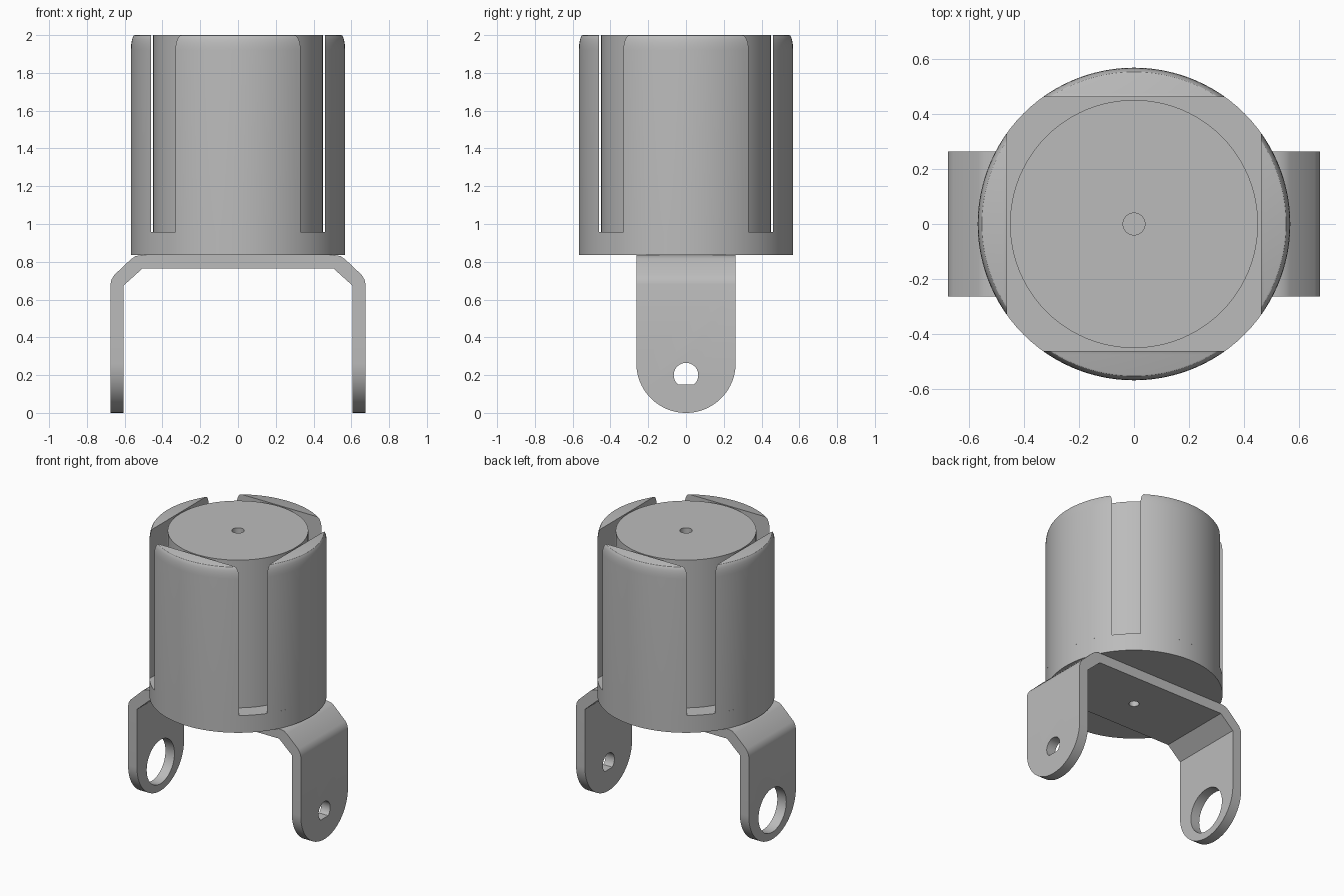
import bpy, bmesh, math
from mathutils import Vector

cube = bpy.data.objects.get("Cube")
if cube:
    bpy.data.objects.remove(cube, do_unlink=True)

grey = bpy.data.materials.new("plain grey")
grey.use_nodes = True
GREY = (0.5, 0.5, 0.5, 1)
grey.diffuse_color = GREY
grey.node_tree.nodes["Principled BSDF"].inputs["Base Color"].default_value = GREY


def loft(name, rings):
    """Closed solid through a stack of equal-length point rings."""
    bm = bmesh.new()
    rows = [[bm.verts.new(p) for p in ring] for ring in rings]
    n = len(rows[0])
    for a, b in zip(rows, rows[1:]):
        for i in range(n):
            j = (i + 1) % n
            bm.faces.new((a[i], a[j], b[j], b[i]))
    bm.faces.new(rows[0][::-1])
    bm.faces.new(rows[-1])
    bmesh.ops.recalc_face_normals(bm, faces=bm.faces)
    mesh = bpy.data.meshes.new(name)
    bm.to_mesh(mesh)
    bm.free()
    obj = bpy.data.objects.new(name, mesh)
    bpy.context.collection.objects.link(obj)
    mesh.materials.append(grey)
    return obj


def arc(r, start, end, steps, cx=0, cy=0):
    """Points on an arc, angles in degrees, both ends included."""
    angles = [math.radians(start + (end - start) * i / steps) for i in range(steps + 1)]
    return [(cx + r * math.cos(a), cy + r * math.sin(a)) for a in angles]


def circle(r, steps=48, cx=0, cy=0):
    return arc(r, 0, 360, steps, cx, cy)[:-1]


def prism(name, outline, axis, low, high):
    """Extrude a 2D outline along x, y or z."""
    place = {"x": lambda u, v, w: (w, u, v),
             "y": lambda u, v, w: (u, w, v),
             "z": lambda u, v, w: (u, v, w)}[axis]
    return loft(name, [[place(u, v, w) for u, v in outline] for w in (low, high)])


def combine(obj, cutter, operation="DIFFERENCE"):
    """Apply a boolean and remove its cutter."""
    cutter.hide_render = True
    mod = obj.modifiers.new("cut", "BOOLEAN")
    mod.object, mod.operation, mod.solver = cutter, operation, "EXACT"
    graph = bpy.context.evaluated_depsgraph_get()
    mesh = bpy.data.meshes.new_from_object(obj.evaluated_get(graph))
    obj.modifiers.clear()
    obj.data = mesh
    bpy.data.objects.remove(cutter, do_unlink=True)


def smooth(obj):
    bpy.ops.object.select_all(action="DESELECT")
    obj.select_set(True)
    bpy.context.view_layer.objects.active = obj
    bpy.ops.object.shade_smooth_by_angle(angle=math.radians(30))


R, CORE, CHORD = 0.567, 0.45, 0.46
BASE, FLOOR, TOP = 0.835, 0.957, 2.0
parts = []

# Holder base disc
parts.append(prism("base_disc", circle(R, 96), "z", BASE, FLOOR))

# Central core with a small blind hole in its top
core = prism("core", circle(CORE, 96), "z", FLOOR, TOP)
combine(core, prism("core_hole", circle(0.04, 24), "z", TOP - 0.3, TOP + 0.1))
parts.append(core)

# Four outer walls: circle segments with a rounded top rim
levels = [(R, FLOOR)]
for s in range(7):
    a = math.radians(15 * s)
    levels.append((R - 0.02 * (1 - math.cos(a)), TOP - 0.08 * (1 - math.sin(a))))
for k, side in enumerate(("left", "back", "right", "front")):
    rings = []
    for r, z in levels:
        half = math.degrees(math.acos(CHORD / r))
        rings.append([(x, y, z) for x, y in arc(r, 90 * k - half, 90 * k + half, 24)])
    parts.append(loft(side + "_wall", rings))

# Bracket: bent strip profile, mirrored about the middle
W, T = 0.675, 0.07
half_outer = [(W, -0.1), (W, 0.68), (0.67, 0.705), (0.655, 0.73),
              (0.565, 0.815), (0.543, 0.83), (0.515, BASE)]
half_inner = [(0.505, BASE - T), (W - T, 0.675), (W - T, -0.1)]
mirror = lambda pts: [(-x, z) for x, z in reversed(pts)]
profile = half_outer + mirror(half_outer) + mirror(half_inner) + half_inner
bracket = prism("bracket", profile, "y", -0.5, 0.5)

# Round the feet
B = 0.263
feet = arc(B, 180, 360, 40, 0, B) + [(B, 0.95), (-B, 0.95)]
combine(bracket, prism("feet_shape", feet, "x", -1, 1), "INTERSECT")

# Keyed hole on the left foot, large round hole on the right, screw hole on top
keyed = arc(0.065, -50, 230, 28, 0, 0.2)
combine(bracket, prism("keyed_hole", keyed, "x", 0.4, 1))
combine(bracket, prism("bearing_hole", circle(0.155, 48, 0, 0.205), "x", -1, -0.4))
combine(bracket, prism("screw_hole", circle(0.033, 24), "z", 0.6, 0.9))
parts.append(bracket)

for part in parts:
    smooth(part)
